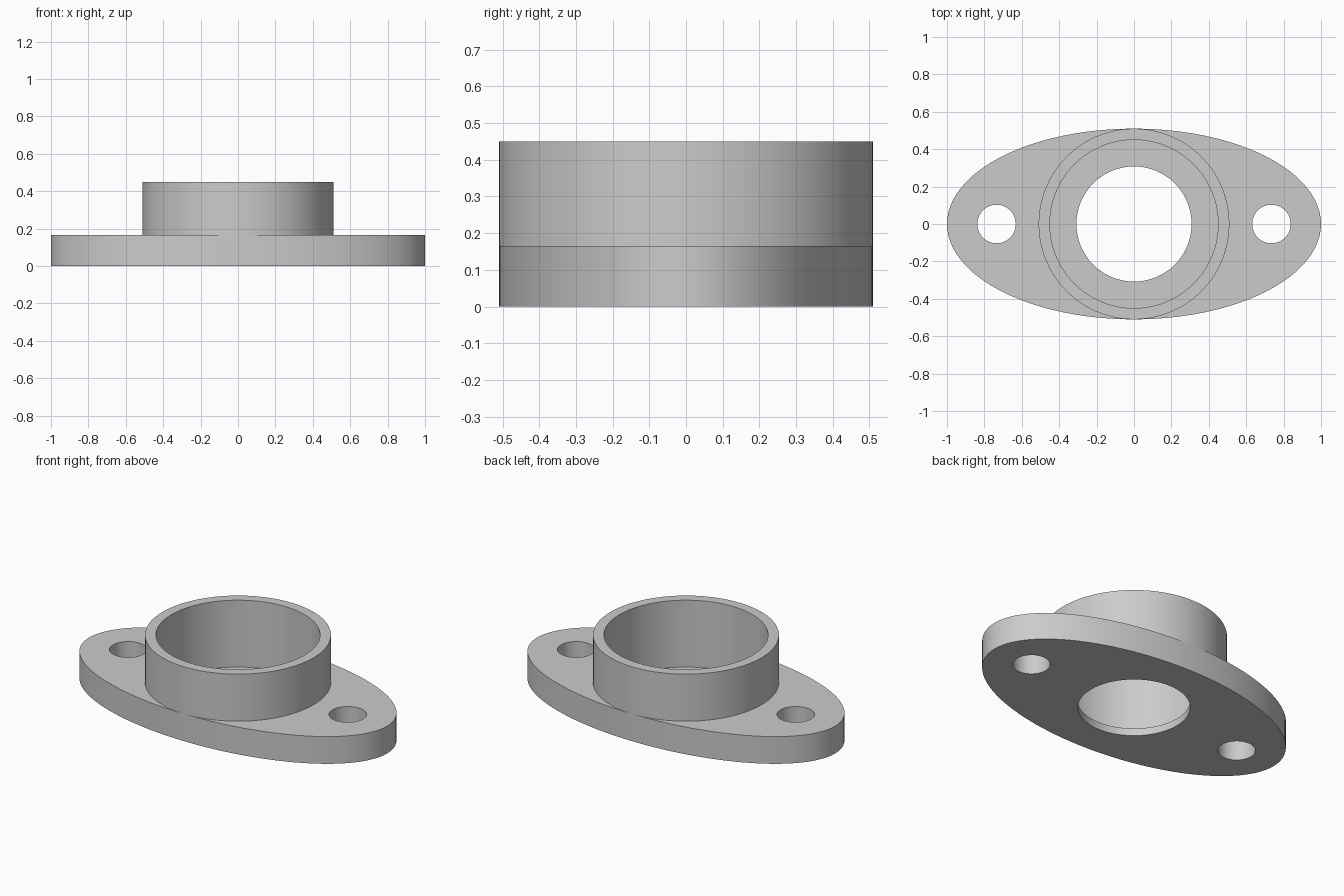
import bpy
import math

cube = bpy.data.objects.get("Cube")
if cube:
    bpy.data.objects.remove(cube, do_unlink=True)

PLATE_TOP, COLLAR_TOP, LEDGE = 0.165, 0.45, 0.045
OUTER, BORE, THROAT, BOLT = 0.51, 0.45, 0.308, 0.103

metal = bpy.data.materials.new("plain grey")
metal.use_nodes = True
grey = (0.6, 0.6, 0.6, 1)
metal.diffuse_color = grey
metal.node_tree.nodes["Principled BSDF"].inputs["Base Color"].default_value = grey


def cylinder(name, radius, bottom, top, x=0, stretch=1, sides=96):
    bpy.ops.mesh.primitive_cylinder_add(
        vertices=sides, radius=radius, depth=top - bottom,
        location=(x, 0, (bottom + top) / 2))
    obj = bpy.context.object
    obj.name = name
    obj.scale.x = stretch
    bpy.ops.object.transform_apply(location=True, rotation=False, scale=True)
    obj.data.materials.append(metal)
    return obj


def cut(target, cutter):
    mod = target.modifiers.new("cut", 'BOOLEAN')
    mod.operation = 'DIFFERENCE'
    mod.solver = 'EXACT'
    mod.object = cutter
    bpy.context.view_layer.objects.active = target
    bpy.ops.object.modifier_apply(modifier=mod.name)
    bpy.data.objects.remove(cutter, do_unlink=True)


def smooth(obj):
    bpy.ops.object.select_all(action='DESELECT')
    obj.select_set(True)
    bpy.context.view_layer.objects.active = obj
    bpy.ops.object.shade_smooth_by_angle(angle=math.radians(30))


# Elliptical flange with recessed bore, through hole and two bolt holes
flange = cylinder("flange_plate", OUTER, 0, PLATE_TOP, stretch=1 / OUTER)
cut(flange, cylinder("bore_cutter", BORE, LEDGE, 1))
cut(flange, cylinder("throat_cutter", THROAT, -1, 1, sides=64))
for side in (-1, 1):
    cut(flange, cylinder("bolt_cutter", BOLT, -1, 1, x=side * 0.735, sides=48))

# Round collar standing on the flange
collar = cylinder("collar", OUTER, PLATE_TOP, COLLAR_TOP)
cut(collar, cylinder("collar_cutter", BORE, -1, 1))

for part in (flange, collar):
    smooth(part)
